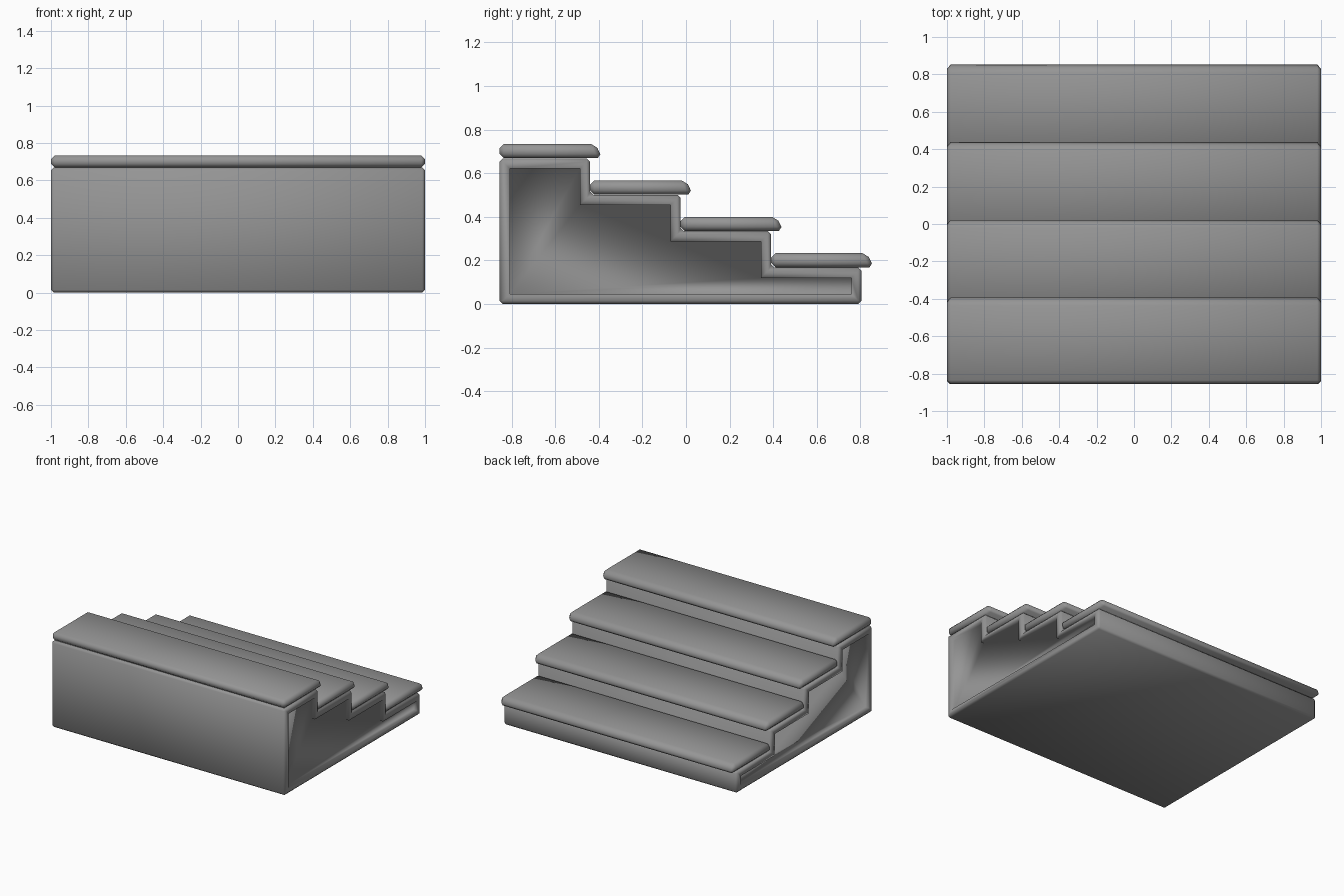
import bpy, bmesh

if "Cube" in bpy.data.objects:
    bpy.data.objects.remove(bpy.data.objects["Cube"])

STEPS, RISE, RUN = 4, 0.167, 0.415
FRONT_Y, BACK_Y, HALF_X = 0.805, -0.855, 1.0

# dark grey finish
dark_grey = bpy.data.materials.new("dark_grey")
dark_grey.diffuse_color = (0.3, 0.3, 0.3, 1)
dark_grey.use_nodes = True
dark_grey.node_tree.nodes["Principled BSDF"].inputs["Base Color"].default_value = dark_grey.diffuse_color


def extruded_part(name, profile, bevel, panel=None):
    """Extrude a (y, z) profile along x, optionally recess both ends, chamfer the outer edges."""
    bm = bmesh.new()
    face = bm.faces.new([bm.verts.new((-HALF_X, y, z)) for y, z in profile])
    ext = bmesh.ops.extrude_face_region(bm, geom=[face])
    bmesh.ops.translate(bm, vec=(2 * HALF_X, 0, 0),
                        verts=[g for g in ext["geom"] if isinstance(g, bmesh.types.BMVert)])
    bmesh.ops.recalc_face_normals(bm, faces=bm.faces[:])
    outer = bm.edges[:]

    # recessed end panels
    if panel:
        rim, depth = panel
        ends = [f for f in bm.faces if abs(f.normal.x) > 0.9]
        bmesh.ops.inset_individual(bm, faces=ends, thickness=rim, use_even_offset=True)
        inner = bmesh.ops.extrude_discrete_faces(bm, faces=ends)["faces"]
        for f in inner:
            side = 1 if f.calc_center_median().x > 0 else -1
            bmesh.ops.translate(bm, verts=f.verts[:], vec=(-side * depth, 0, 0))

    bmesh.ops.bevel(bm, geom=outer, offset=bevel, offset_type='OFFSET',
                    segments=1, profile=0.5, affect='EDGES', clamp_overlap=True)
    bmesh.ops.recalc_face_normals(bm, faces=bm.faces[:])
    for f in bm.faces:
        f.smooth = True
    mesh = bpy.data.meshes.new(name)
    bm.to_mesh(mesh)
    bm.free()
    mesh.materials.append(dark_grey)
    obj = bpy.data.objects.new(name, mesh)
    bpy.context.collection.objects.link(obj)
    return obj


# stepped body with recessed side panels
outline = [(BACK_Y, 0), (FRONT_Y, 0)]
for i in range(STEPS):
    y, z = FRONT_Y - RUN * i, RISE * (i + 1)
    outline += [(y, z), (y - RUN, z)]
extruded_part("stair_body", outline, 0.015, panel=(0.047, 0.03))

# treads with a sloping, overhanging nose
for i in range(STEPS):
    back, z = FRONT_Y - RUN * (i + 1), RISE * (i + 1) + 0.001
    nose = [(back, z), (back + 0.471, z), (back + 0.44, z + 0.065), (back, z + 0.065)]
    extruded_part(f"tread_{i + 1}", nose, 0.02)
